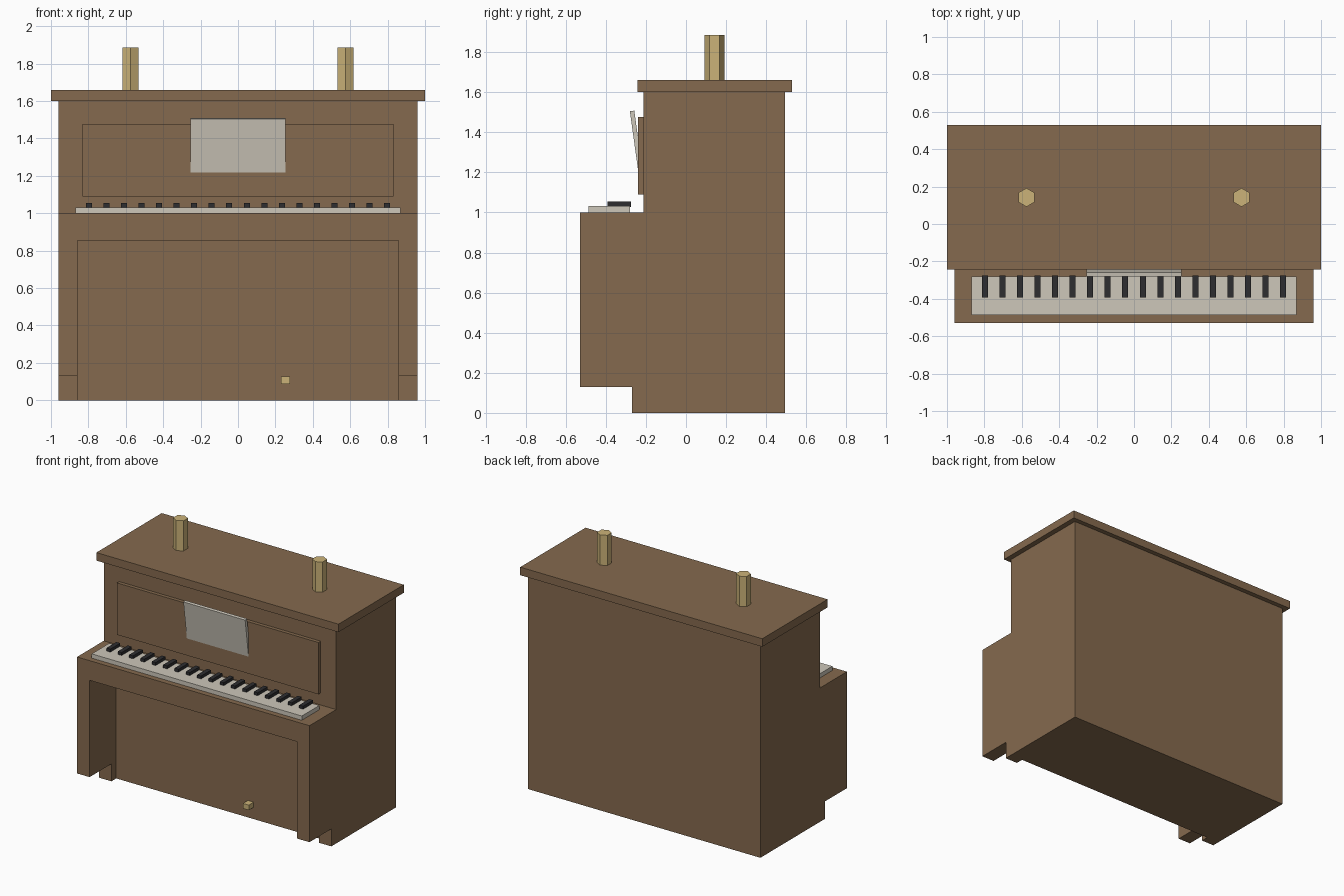
import bpy
import bmesh
import math
from mathutils import Matrix

default = bpy.data.objects.get("Cube")
if default:
    bpy.data.objects.remove(default, do_unlink=True)


def material(name, rgb):
    mat = bpy.data.materials.new(name)
    mat.use_nodes = True
    mat.diffuse_color = (*rgb, 1)
    mat.node_tree.nodes["Principled BSDF"].inputs["Base Color"].default_value = (*rgb, 1)
    return mat


wood = material("brown wood", (0.235, 0.144, 0.077))
ivory = material("ivory", (0.61, 0.57, 0.49))
ebony = material("black", (0.027, 0.027, 0.03))
brass = material("brass", (0.60, 0.45, 0.19))


def add_object(name, bm, mat):
    bmesh.ops.recalc_face_normals(bm, faces=bm.faces[:])
    mesh = bpy.data.meshes.new(name)
    bm.to_mesh(mesh)
    bm.free()
    mesh.materials.append(mat)
    obj = bpy.data.objects.new(name, mesh)
    bpy.context.collection.objects.link(obj)
    return obj


def box(name, x, y, z, mat):
    """Box from (min, max) pairs on each axis."""
    bm = bmesh.new()
    spans = (x, y, z)
    size = [b - a for a, b in spans]
    centre = [(a + b) / 2 for a, b in spans]
    bmesh.ops.create_cube(bm, size=1, matrix=Matrix.Translation(centre) @ Matrix.Diagonal((*size, 1)))
    return add_object(name, bm, mat)


def extrude_profile(name, profile, half_width, mat):
    """Side profile of (y, z) points swept across x."""
    bm = bmesh.new()
    face = bm.faces.new([bm.verts.new((-half_width, y, z)) for y, z in profile])
    swept = bmesh.ops.extrude_face_region(bm, geom=[face])["geom"]
    verts = [v for v in swept if isinstance(v, bmesh.types.BMVert)]
    bmesh.ops.translate(bm, vec=(2 * half_width, 0, 0), verts=verts)
    return add_object(name, bm, mat)


# Case: stepped side profile with a knee recess cut between the legs
back, shelf_front, upper_front, foot_front = 0.493, -0.528, -0.213, -0.27
case = extrude_profile("case", [
    (back, 0), (back, 1.6), (upper_front, 1.6), (upper_front, 1.0),
    (shelf_front, 1.0), (shelf_front, 0.13), (foot_front, 0.13), (foot_front, 0),
], 0.96, wood)
cutter = box("knee_recess", (-0.857, 0.857), (-1, upper_front), (-0.2, 0.853), wood)
cutter.hide_render = True
cut = case.modifiers.new("recess", "BOOLEAN")
cut.operation = "DIFFERENCE"
cut.solver = "EXACT"
cut.object = cutter
bpy.context.view_layer.objects.active = case
bpy.ops.object.modifier_apply(modifier=cut.name)
bpy.data.objects.remove(cutter, do_unlink=True)

# Lid and upper front panel
box("lid", (-1, 1), (-0.243, 0.528), (1.6, 1.66), wood)
box("front_panel", (-0.832, 0.832), (-0.24, upper_front), (1.09, 1.477), wood)

# Music sheet leaning forward out of the panel
sheet = [(-0.28, 1.505), (-0.258, 1.508), (-0.218, 1.22), (-0.24, 1.217)]
extrude_profile("music_sheet", sheet, 0.255, ivory)

# Keyboard
box("white_keys", (-0.868, 0.868), (-0.487, -0.28), (1.0, 1.032), ivory)
for i in range(18):
    x = (i - 8.5) * 0.0937
    box(f"black_key_{i + 1}", (x - 0.016, x + 0.016), (-0.392, -0.275), (1.028, 1.054), ebony)

# Pedal
box("pedal", (0.23, 0.278), (foot_front, upper_front), (0.088, 0.126), brass)

# Hexagonal candles on the lid
for side, x in (("right", -0.575), ("left", 0.575)):
    bm = bmesh.new()
    place = Matrix.Translation((x, 0.142, 1.7725)) @ Matrix.Rotation(math.pi / 2, 4, "Z")
    bmesh.ops.create_cone(bm, cap_ends=True, segments=6, radius1=0.05, radius2=0.05, depth=0.225,
                          matrix=place)
    # Put two corners on the front-back axis
    if max(v.co.y for v in bm.verts) < 0.142 + 0.049:
        bmesh.ops.rotate(bm, verts=bm.verts[:], cent=(x, 0.142, 0),
                         matrix=Matrix.Rotation(math.pi / 6, 3, "Z"))
    add_object(f"{side}_candle", bm, brass)
